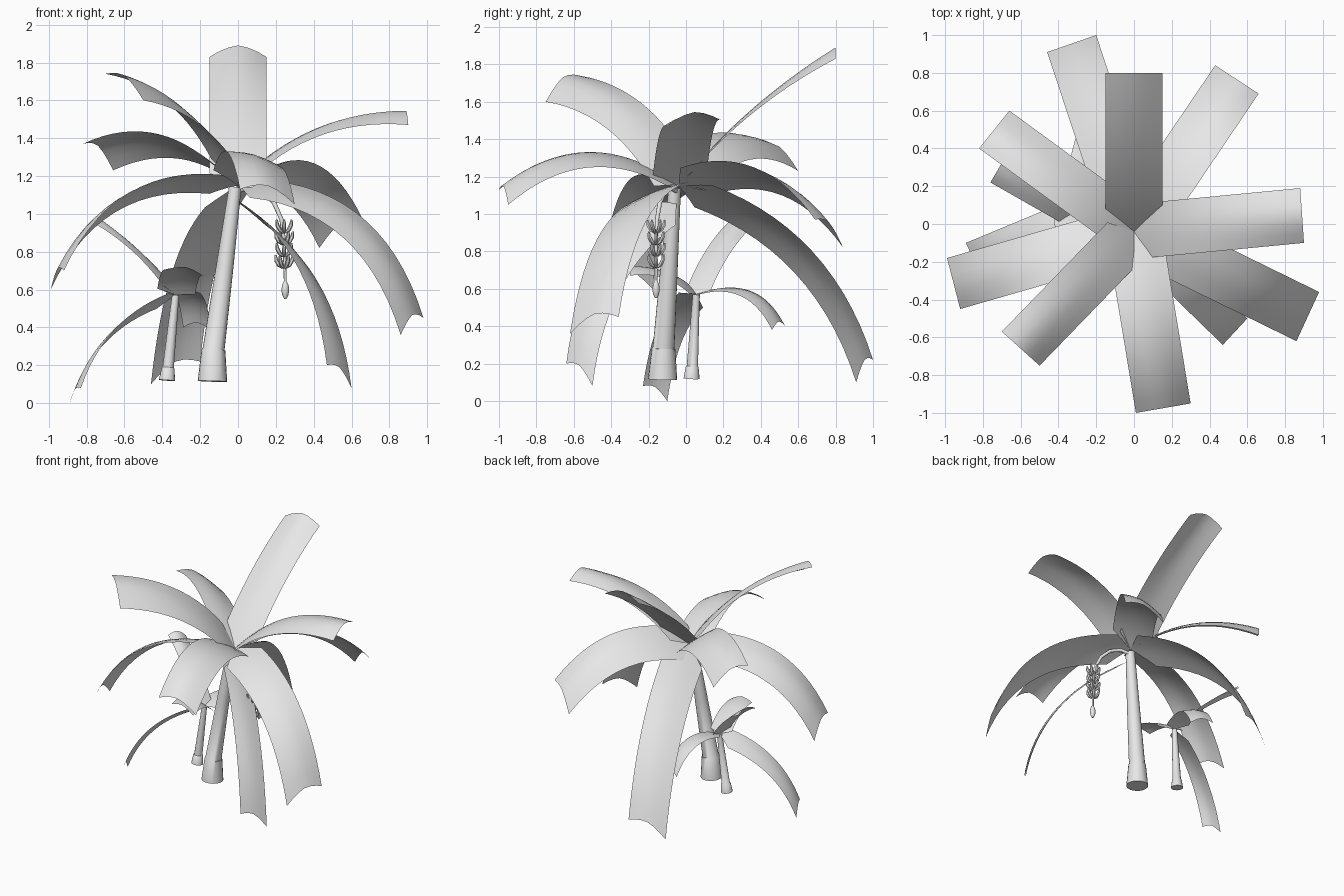
import bpy
import bmesh
import math
from mathutils import Vector

if "Cube" in bpy.data.objects:
    bpy.data.objects.remove(bpy.data.objects["Cube"])

grey = bpy.data.materials.new("plain_grey")
grey.use_nodes = True
grey.diffuse_color = (0.8, 0.8, 0.8, 1)
grey.node_tree.nodes["Principled BSDF"].inputs["Base Color"].default_value = (0.8, 0.8, 0.8, 1)


def finish(bm, name, angle=50):
    mesh = bpy.data.meshes.new(name)
    bm.to_mesh(mesh)
    bm.free()
    mesh.materials.append(grey)
    ob = bpy.data.objects.new(name, mesh)
    bpy.context.collection.objects.link(ob)
    bpy.ops.object.select_all(action='DESELECT')
    ob.select_set(True)
    bpy.context.view_layer.objects.active = ob
    bpy.ops.object.shade_smooth_by_angle(angle=math.radians(angle))


def add_tube(bm, points, radii, sides):
    """Closed tube of varying radius through the points."""
    pts = [Vector(p) for p in points]
    rings = []
    for i, p in enumerate(pts):
        t = (pts[min(i + 1, len(pts) - 1)] - pts[max(i - 1, 0)]).normalized()
        ref = Vector((0, 1, 0)) if abs(t.y) < 0.9 else Vector((1, 0, 0))
        u = ref.cross(t).normalized()
        v = t.cross(u)
        rings.append([bm.verts.new(p + radii[i] * (u * math.cos(a) + v * math.sin(a)))
                      for a in (math.tau * k / sides for k in range(sides))])
    for a, b in zip(rings, rings[1:]):
        for k in range(sides):
            j = (k + 1) % sides
            bm.faces.new((a[k], a[j], b[j], b[k]))
    bm.faces.new(rings[0][::-1])
    bm.faces.new(rings[-1])


def tube(name, points, radii, sides):
    bm = bmesh.new()
    add_tube(bm, points, radii, sides)
    finish(bm, name)


def leaf(name, base, corner_a, corner_b, bend, arch, rows=14, cols=6):
    """Strip with a pointed root, bending in an upright plane to an arched tip edge."""
    p0, a, b = Vector(base), Vector(corner_a), Vector(corner_b)
    side = (b - a) / 2
    tip = (a + b) / 2
    chord = tip - p0
    across = chord.cross(Vector((0, 0, 1)))
    ctrl = (p0 + tip) / 2 + across.cross(chord).normalized() * bend
    tip.z += arch
    bm = bmesh.new()
    grid = []
    for i in range(rows + 1):
        row = []
        for k in range(cols + 1):
            w = 2 * k / cols - 1
            # the edges start further along the path than the midrib
            start = 0.09 * abs(w)
            t = start + (1 - start) * i / rows
            p = p0 * (1 - t) ** 2 + ctrl * 2 * t * (1 - t) + tip * t * t
            p += side * w
            p.z -= arch * (0.2 + 0.8 * t * t) * abs(w) ** 1.6
            row.append(bm.verts.new(p))
        grid.append(row)
    for r, q in zip(grid, grid[1:]):
        for k in range(cols):
            bm.faces.new((r[k], r[k + 1], q[k + 1], q[k]))
    bmesh.ops.recalc_face_normals(bm, faces=bm.faces)
    if sum(f.normal.z for f in bm.faces) < 0:
        bmesh.ops.reverse_faces(bm, faces=bm.faces)
    finish(bm, name)


# Trunks with flared feet
tube("large_trunk", [(-.135, -.125, .115), (-.13, -.12, .28), (-.129, -.12, .285), (-.07, -.09, .72), (-.015, -.06, 1.14)],
     [.078, .063, .058, .046, .033], 20)
tube("small_trunk", [(-.375, .03, .12), (-.37, .033, .185), (-.369, .034, .188), (-.33, .055, .57)],
     [.043, .034, .03, .019], 16)

# Leaves of the large crown
crown = (0, -.04, 1.15)
large = {
    "back": ((-.15, .8, 1.83), (.15, .8, 1.83), .12),
    "back_drooping": ((-.46, .91, .1), (-.2, 1, .22), .39),
    "back_left": ((.43, .84, .82), (.66, .69, .97), .36),
    "left": ((.88, .19, 1.5), (.9, -.1, 1.47), .24),
    "front_left": ((.98, -.36, .45), (.86, -.62, .36), .45),
    "front": ((.01, -1, 1.13), (.3, -.95, 1.05), .36),
    "front_right": ((-.7, -.57, 1.74), (-.5, -.75, 1.6), .24),
    "right": ((-.99, -.18, .6), (-.92, -.45, .7), .43),
    "back_right": ((-.82, .4, 1.37), (-.66, .6, 1.23), .28),
}
for key, (a, b, bend) in large.items():
    leaf("large_leaf_" + key, crown, a, b, bend, .06)
leaf("large_leaf_low", (0, -.05, 1.06), (.6, -.5, .08), (.47, -.64, .2), .33, .05)

# Leaves of the small crown
shoot = (-.33, .055, .57)
small = {
    "right": ((-.83, -.23, .08), (-.89, -.1, 0), .2),
    "back_right": ((-.76, .22, .95), (-.69, .34, .92), .07),
    "back": ((-.14, .46, .38), (-.29, .53, .4), .22),
    "front": ((-.38, -.28, .7), (-.18, -.3, .67), .1),
}
for key, (a, b, bend) in small.items():
    leaf("small_leaf_" + key, shoot, a, b, bend, .035)

# Hanging stalk and flower bud
tube("fruit_stalk", [(0, -.05, 1.12), (.06, -.08, 1.14), (.13, -.11, 1.12), (.19, -.14, 1.06), (.23, -.155, .97),
                     (.245, -.16, .85), (.25, -.16, .62)],
     [.012, .012, .012, .012, .011, .009, .007], 8)
tube("flower_bud", [(.25, -.16, z) for z in (.645, .625, .595, .57, .55)],
     [.007, .017, .021, .016, .006], 10)

# Tiers of short curved fruits around the stalk
bm = bmesh.new()
for tier in range(4):
    for k in range(6):
        ang = math.tau * (k + tier / 2) / 6
        out = Vector((math.cos(ang), math.sin(ang), 0))
        root = Vector((.244, -.16, .715 + .062 * tier))
        add_tube(bm, [root + out * r + Vector((0, 0, z)) for r, z in ((.008, 0), (.028, .015), (.042, .04), (.046, .068))],
                 [.007, .011, .011, .005], 6)
finish(bm, "fruit_bunch")
